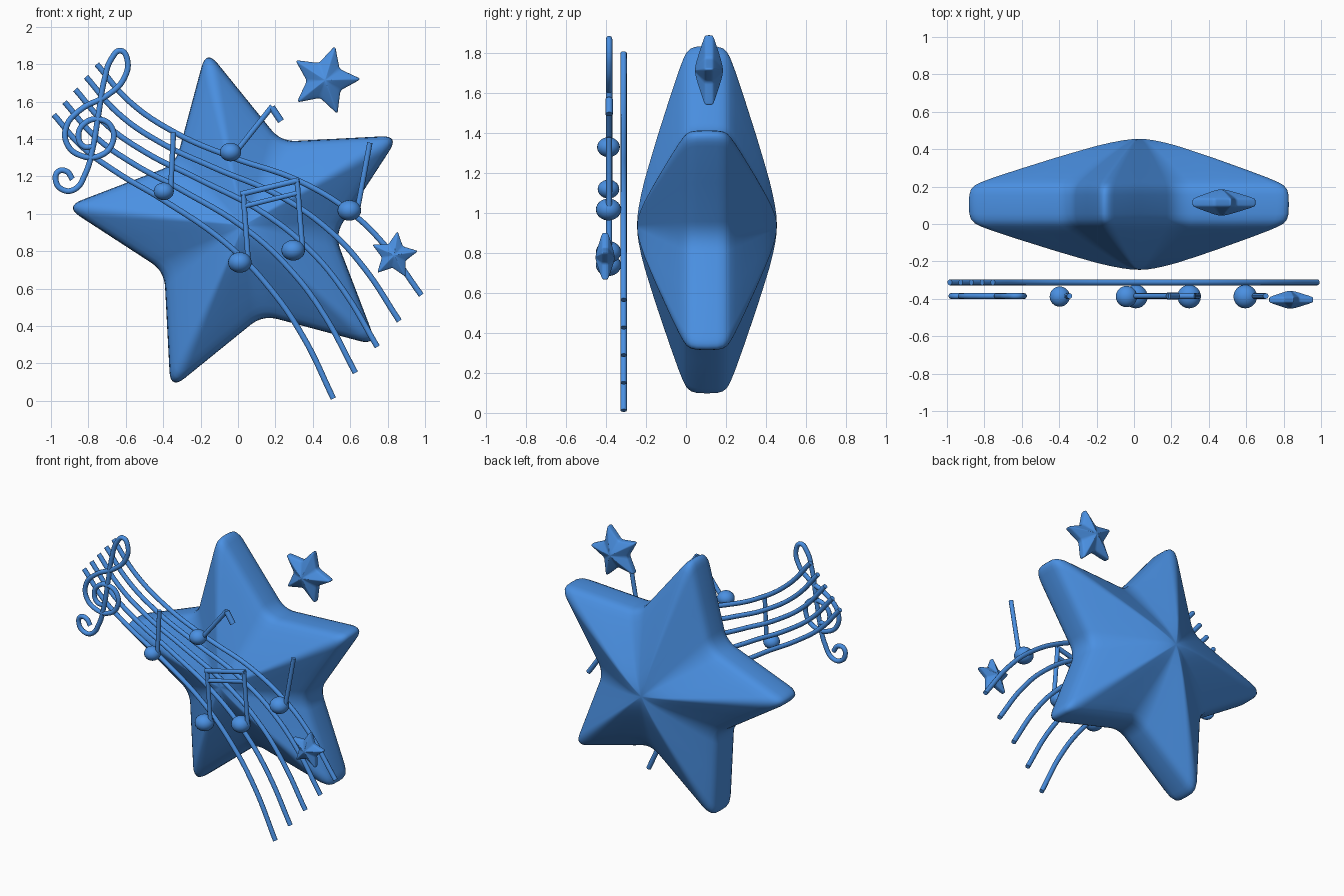
import bpy, bmesh, math
from mathutils import Vector

if "Cube" in bpy.data.objects:
    bpy.data.objects.remove(bpy.data.objects["Cube"])

blue = bpy.data.materials.new("blue")
blue.diffuse_color = (0.0685, 0.279, 0.76, 1)
blue.use_nodes = True
blue.node_tree.nodes["Principled BSDF"].inputs["Base Color"].default_value = blue.diffuse_color


def finish(name, bm):
    bmesh.ops.recalc_face_normals(bm, faces=bm.faces)
    for f in bm.faces:
        f.smooth = True
    me = bpy.data.meshes.new(name)
    bm.to_mesh(me)
    bm.free()
    me.materials.append(blue)
    ob = bpy.data.objects.new(name, me)
    bpy.context.collection.objects.link(ob)
    return ob


# Puffy five-pointed star: rounded outline scaled along a depth profile
def star(name, center, scale, angle):
    corners = []
    for k in range(10):
        r = 0.49 if k % 2 else 0.962
        a = math.radians(angle + 36 * k)
        corners.append(Vector((r * math.cos(a), r * math.sin(a))))
    outline = []
    for k, c in enumerate(corners):
        cut = 0.085 if k % 2 else 0.1
        p = c + (corners[k - 1] - c).normalized() * cut
        q = c + (corners[(k + 1) % 10] - c).normalized() * cut
        for i in range(9):
            t = i / 8
            outline.append(p * (1 - t) ** 2 + c * 2 * t * (1 - t) + q * t * t)
        nxt = corners[(k + 1) % 10]
        outline.append((c + nxt) / 2)
    half = [(0.05, 0.348), (0.1, 0.342), (0.17, 0.33), (0.25, 0.313), (0.37, 0.282),
            (0.5, 0.247), (0.72, 0.184), (0.86, 0.142), (0.93, 0.118),
            (0.965, 0.102), (0.988, 0.08), (0.998, 0.05)]
    profile = half + [(1, 0)] + [(t, -h) for t, h in reversed(half)]
    bm = bmesh.new()
    cx, cy, cz = center

    def vert(p, t, h):
        return bm.verts.new((cx + p.x * t * scale, cy - h * scale, cz + p.y * t * scale))

    rings = [[vert(p, t, h) for p in outline] for t, h in profile]
    n = len(outline)
    for a, b in zip(rings, rings[1:]):
        for i in range(n):
            j = (i + 1) % n
            bm.faces.new((a[i], a[j], b[j], b[i]))
    for ring, h in ((rings[0], 0.35), (rings[-1], -0.35)):
        apex = vert(Vector((0, 0)), 0, h)
        for i in range(n):
            bm.faces.new((ring[i], ring[(i + 1) % n], apex))
    return finish(name, bm)


# Round tube through (x, z) points at a fixed depth
def tube(name, pts, y, radius, smooth=False):
    cu = bpy.data.curves.new(name, 'CURVE')
    cu.dimensions = '3D'
    cu.bevel_depth = radius
    cu.bevel_resolution = 3
    cu.resolution_u = 8
    cu.use_fill_caps = True
    if smooth:
        sp = cu.splines.new('BEZIER')
        sp.bezier_points.add(len(pts) - 1)
        for bp, (x, z) in zip(sp.bezier_points, pts):
            bp.co = (x, y, z)
            bp.handle_left_type = bp.handle_right_type = 'AUTO'
    else:
        sp = cu.splines.new('POLY')
        sp.points.add(len(pts) - 1)
        for p, (x, z) in zip(sp.points, pts):
            p.co = (x, y, z, 1)
    cu.materials.append(blue)
    ob = bpy.data.objects.new(name, cu)
    bpy.context.collection.objects.link(ob)
    bpy.ops.object.select_all(action='DESELECT')
    ob.select_set(True)
    bpy.context.view_layer.objects.active = ob
    bpy.ops.object.convert(target='MESH')
    bpy.ops.object.shade_smooth_by_angle(angle=math.radians(40))


# Flattened ball for a note head
def head(name, x, z, r):
    bm = bmesh.new()
    bmesh.ops.create_uvsphere(bm, u_segments=24, v_segments=14, radius=r)
    for v in bm.verts:
        v.co.z *= 0.87
    ob = finish(name, bm)
    ob.location = (x, -0.388, z)


# Stars
star("large_star", (0.03, 0.105, 0.938), 1.0, 102)
star("upper_small_star", (0.466, 0.115, 1.714), 0.2, 74)
star("lower_small_star", (0.835, -0.405, 0.778), 0.136, 82)

# Five flowing staff lines, blended between the top and bottom one
top = [(-.755, 1.80), (-.58, 1.60), (-.34, 1.436), (-.045, 1.307),
       (.33, 1.174), (.6, 1.01), (.78, .837), (.98, .565)]
bottom = [(-.985, 1.53), (-.83, 1.355), (-.63, 1.21), (-.41, 1.08),
          (-.05, .83), (.18, .59), (.35, .34), (.51, .012)]
for i in range(5):
    t = i / 4
    pts = [(a[0] * (1 - t) + b[0] * t, a[1] * (1 - t) + b[1] * t) for a, b in zip(top, bottom)]
    tube(f"staff_line_{i + 1}", pts, -0.312, 0.016, True)

# Clef
tube("clef", [(-.885, 1.185), (-.917, 1.227), (-.96, 1.227), (-.975, 1.18), (-.94, 1.13),
              (-.875, 1.13), (-.815, 1.217), (-.778, 1.345), (-.746, 1.532), (-.714, 1.719),
              (-.676, 1.83), (-.628, 1.872), (-.592, 1.825), (-.612, 1.719), (-.698, 1.634),
              (-.837, 1.56), (-.917, 1.468), (-.912, 1.37), (-.837, 1.31), (-.74, 1.31),
              (-.675, 1.37), (-.676, 1.463), (-.74, 1.505), (-.82, 1.484), (-.853, 1.42),
              (-.826, 1.361), (-.77, 1.36)], -0.385, 0.016, True)

# Notes: head position, head radius, stem base and stem top
notes = [(-.397, 1.12, .054, (-.36, 1.125), (-.345, 1.435)),
         (-.04, 1.33, .057, (0.0, 1.345), (.183, 1.575)),
         (.01, .74, .063, (.055, .745), (.028, 1.11)),
         (.295, .805, .063, (.345, .815), (.315, 1.185)),
         (.595, 1.018, .063, (.64, 1.03), (.705, 1.38))]
for i, (x, z, r, a, b) in enumerate(notes):
    head(f"note_head_{i + 1}", x, z, r)
    tube(f"note_stem_{i + 1}", [a, b], -0.385, 0.015)

# Flag and double beam
tube("note_flag", [(.18, 1.57), (.23, 1.495)], -0.385, 0.019)
tube("upper_beam", [(.015, 1.105), (.325, 1.18)], -0.385, 0.016)
tube("lower_beam", [(.03, 1.04), (.322, 1.112)], -0.385, 0.014)
